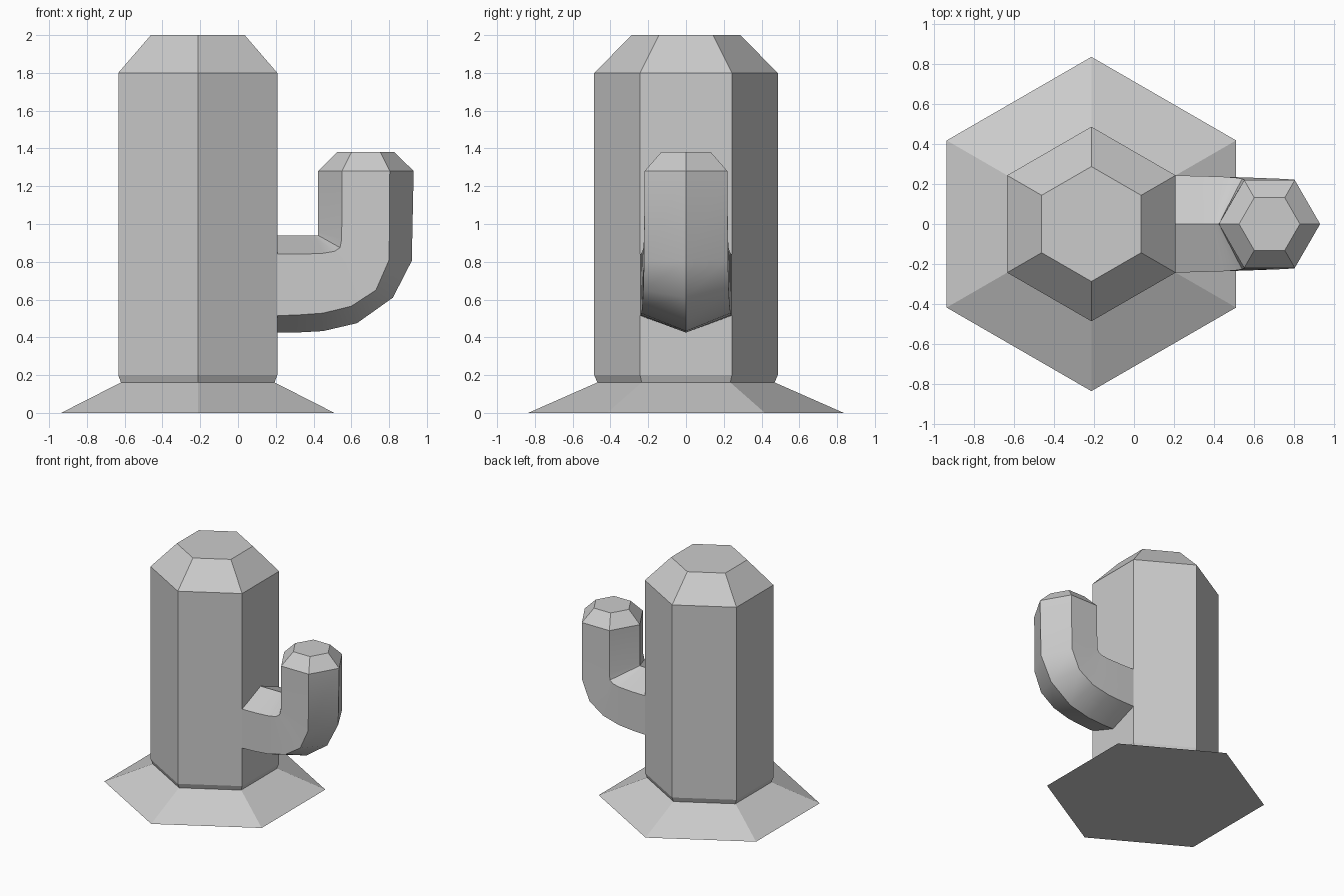
import bpy, bmesh
from math import cos, sin, pi, radians

if "Cube" in bpy.data.objects:
    bpy.data.objects.remove(bpy.data.objects["Cube"])


def loft(name, rings):
    """Skin a list of equal-length rings into a capped solid."""
    bm = bmesh.new()
    loops = [[bm.verts.new(p) for p in ring] for ring in rings]
    n = len(rings[0])
    for a, b in zip(loops, loops[1:]):
        for i in range(n):
            j = (i + 1) % n
            bm.faces.new((a[i], a[j], b[j], b[i]))
    bm.faces.new(loops[0])
    bm.faces.new(loops[-1])
    bmesh.ops.recalc_face_normals(bm, faces=bm.faces)
    mesh = bpy.data.meshes.new(name)
    bm.to_mesh(mesh)
    bm.free()
    ob = bpy.data.objects.new(name, mesh)
    bpy.context.collection.objects.link(ob)
    return ob


def hexagon(r, z, x=-0.213, start=pi / 2):
    return [(x + r * cos(start + i * pi / 3), r * sin(start + i * pi / 3), z)
            for i in range(6)]


# Sloping ground mound
loft("sand_mound", [hexagon(0.835, 0), hexagon(0.472, 0.16)])

# Six-sided trunk, tapered at both ends
loft("cactus_trunk", [hexagon(r, z) for r, z in
                      ((0.40, 0), (0.486, 0.2), (0.486, 1.8), (0.287, 2.0))])

# Bent arm: each row is outer ridge, outer side, inner side, inner ridge (x, z),
# then the half width; the sides are mirrored across y = 0
sections = [
    ((0.19, 0.425), (0.19, 0.515), (0.19, 0.84), (0.19, 0.938), 0.243),
    ((0.30, 0.425), (0.31, 0.518), (0.33, 0.84), (0.34, 0.938), 0.240),
    ((0.45, 0.433), (0.45, 0.528), (0.45, 0.845), (0.40, 0.938), 0.236),
    ((0.63, 0.475), (0.60, 0.565), (0.51, 0.855), (0.415, 0.938), 0.231),
    ((0.82, 0.61), (0.73, 0.65), (0.54, 0.875), (0.424, 0.94), 0.226),
    ((0.92, 0.805), (0.80, 0.81), (0.549, 0.92), (0.424, 0.96), 0.222),
]
rings = []
for o, s, t, i, w in sections:
    rings.append([(o[0], 0, o[1]), (s[0], w, s[1]), (t[0], w, t[1]),
                  (i[0], 0, i[1]), (t[0], -w, t[1]), (s[0], -w, s[1])])
rings += [hexagon(0.253, 1.28, 0.677, 0), hexagon(0.152, 1.38, 0.677, 0)]
arm = loft("cactus_arm", rings)

# Soft bend along the arm, crisp ridges elsewhere
bpy.ops.object.select_all(action='DESELECT')
arm.select_set(True)
bpy.context.view_layer.objects.active = arm
bpy.ops.object.shade_smooth_by_angle(angle=radians(30))
